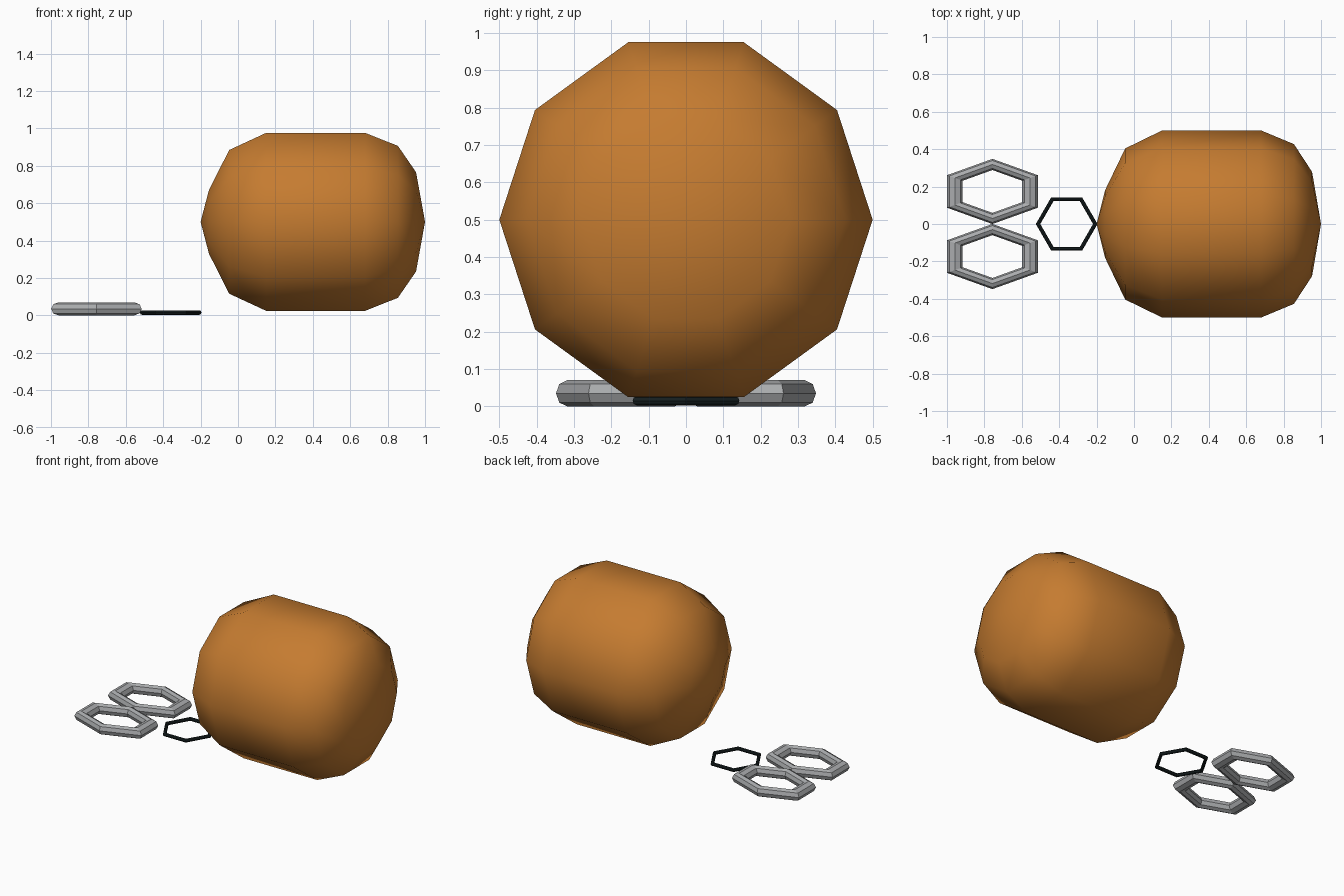
import bpy, math

if "Cube" in bpy.data.objects:
    bpy.data.objects.remove(bpy.data.objects["Cube"])


def material(name, rgb):
    m = bpy.data.materials.new(name)
    m.diffuse_color = (*rgb, 1.0)
    m.use_nodes = True
    m.node_tree.nodes["Principled BSDF"].inputs["Base Color"].default_value = m.diffuse_color
    return m


orange = material("orange_brown", (0.56, 0.20, 0.03))
grey = material("steel_grey", (0.40, 0.41, 0.42))
black = material("near_black", (0.008, 0.014, 0.015))


def add_mesh(name, verts, faces, mat, smooth):
    me = bpy.data.meshes.new(name)
    me.from_pydata(verts, [], faces)
    me.materials.append(mat)
    for p in me.polygons:
        p.use_smooth = smooth
    ob = bpy.data.objects.new(name, me)
    bpy.context.collection.objects.link(ob)
    return ob


def barrel(name, tip_a, rings, tip_b, z, sides, mat):
    """Profile of (x, radius) rings turned about the x axis, closed by two tips."""
    verts = [(x, r * math.cos(a), z + r * math.sin(a))
             for x, r in rings
             for a in (math.tau * k / sides for k in range(sides))]
    n = len(verts)
    verts += [(tip_a, 0, z), (tip_b, 0, z)]
    faces = []
    last = (len(rings) - 1) * sides
    for k in range(sides):
        j = (k + 1) % sides
        for i in range(0, last, sides):
            faces.append((i + k, i + sides + k, i + sides + j, i + j))
        faces.append((n, k, j))
        faces.append((n + 1, last + j, last + k))
    return add_mesh(name, verts, faces, mat, True)


def hex_ring(name, centre, major, minor, scale, start, mat):
    """Six-cornered torus with an eight-sided section."""
    verts, faces = [], []
    for i in range(6):
        a = start + math.tau * i / 6
        for j in range(8):
            b = math.tau * j / 8
            r = major + minor * math.cos(b)
            verts.append((centre[0] + scale[0] * r * math.cos(a),
                          centre[1] + scale[1] * r * math.sin(a),
                          centre[2] + scale[2] * minor * math.sin(b)))
            i2, j2 = (i + 1) % 6, (j + 1) % 8
            faces.append((i * 8 + j, i2 * 8 + j, i2 * 8 + j2, i * 8 + j2))
    return add_mesh(name, verts, faces, mat, False)


# Rounded ten-sided body
barrel("body", -0.20,
       [(-0.155, 0.18), (-0.047, 0.404), (0.15, 0.5),
        (0.68, 0.5), (0.855, 0.427), (0.952, 0.279)],
       1.0, 0.5, 10, orange)

# Pair of stretched grey links
for side, y in (("front", -0.174), ("back", 0.174)):
    hex_ring(side + "_link", (-0.757, y, 0.035), 0.232, 0.048,
             (1.0, 0.622, 0.73), math.pi / 6, grey)

# Thin dark ring between the links and the body
hex_ring("dark_ring", (-0.36, 0, 0.015), 0.153, 0.012, (1, 1, 1), 0, black)
